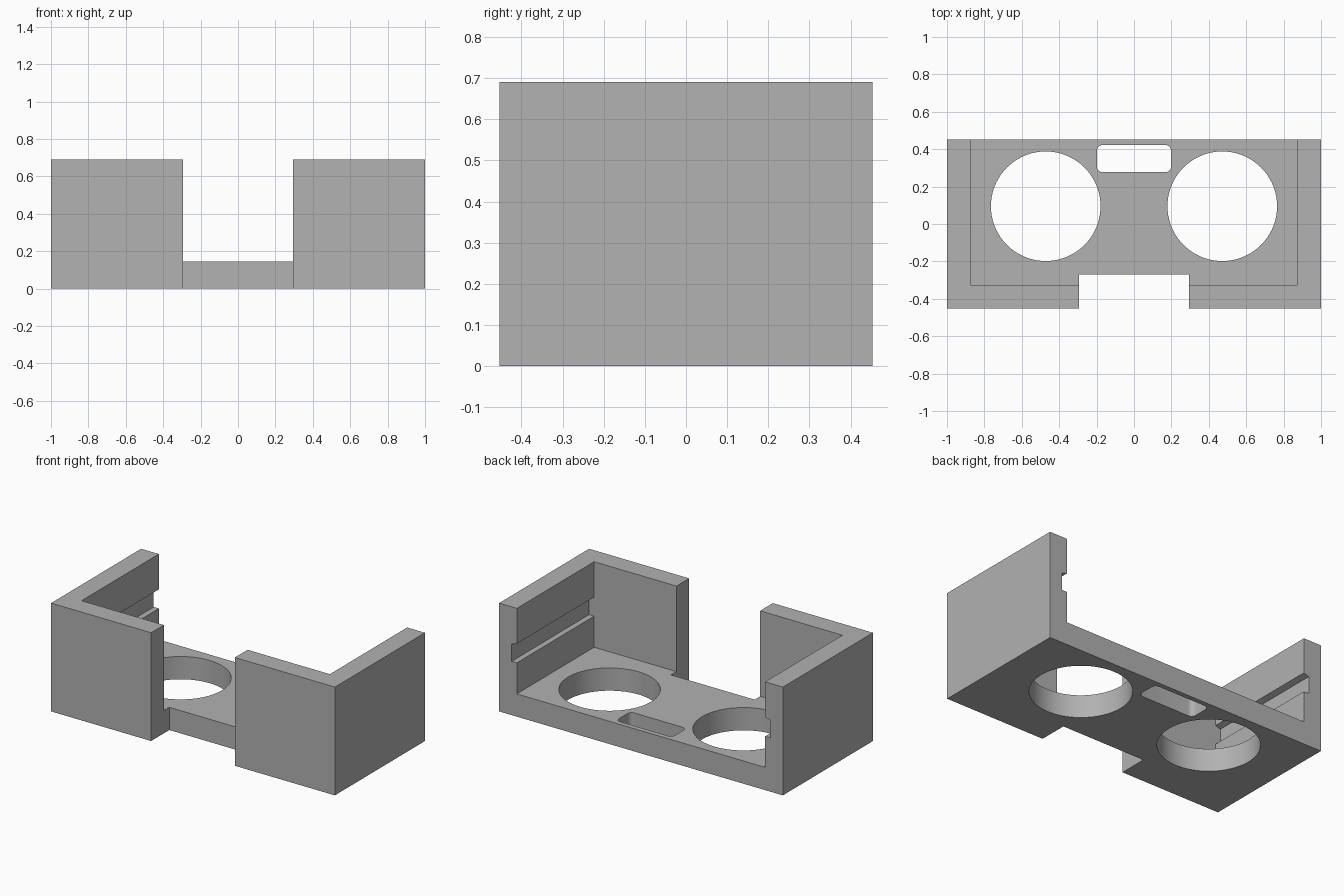
import bpy, bmesh, math
from mathutils import Vector

if "Cube" in bpy.data.objects:
    bpy.data.objects.remove(bpy.data.objects["Cube"], do_unlink=True)

HALF_X, HALF_Y, HEIGHT = 1.0, 0.453, 0.69
FLOOR, INNER_X, INNER_FRONT = 0.145, 0.875, -0.325
GAP_X, GAP_BACK = 0.295, -0.27
GROOVE_X = INNER_X + 0.036

grey = bpy.data.materials.new("grey plastic")
grey.use_nodes = True
grey.diffuse_color = (0.445, 0.445, 0.445, 1)
grey.node_tree.nodes["Principled BSDF"].inputs["Base Color"].default_value = grey.diffuse_color


def prism(name, outline, place, start, end):
    """Extrude a closed 2D outline; place(a, b, depth) gives the 3D point."""
    bm = bmesh.new()
    base = bm.faces.new([bm.verts.new(place(a, b, start)) for a, b in outline])
    top = bmesh.ops.extrude_face_region(bm, geom=[base])["geom"]
    verts = [v for v in top if isinstance(v, bmesh.types.BMVert)]
    shift = Vector(place(0, 0, end)) - Vector(place(0, 0, start))
    bmesh.ops.translate(bm, verts=verts, vec=shift)
    bmesh.ops.recalc_face_normals(bm, faces=bm.faces)
    mesh = bpy.data.meshes.new(name)
    bm.to_mesh(mesh)
    bm.free()
    mesh.materials.append(grey)
    obj = bpy.data.objects.new(name, mesh)
    bpy.context.collection.objects.link(obj)
    return obj


def mirrored(half):
    return half + [(-a, b) for a, b in reversed(half)]


def arc(cx, cy, radius, first, last, steps):
    angles = [math.radians(first + (last - first) * i / steps) for i in range(steps + 1)]
    return [(cx + radius * math.cos(t), cy + radius * math.sin(t)) for t in angles]


def upright(a, b, depth):
    return (a, b, depth)


def lengthwise(a, b, depth):
    return (a, depth, b)


# Solid block with the front gap in its footprint
footprint = mirrored([(GAP_X, GAP_BACK), (GAP_X, -HALF_Y), (HALF_X, -HALF_Y), (HALF_X, HALF_Y)])
body = prism("holder_body", footprint, upright, 0, HEIGHT)

# Open cavity, with a slide groove in each side wall
cavity = mirrored([(INNER_X, FLOOR), (INNER_X, 0.343), (GROOVE_X, 0.343),
                   (GROOVE_X, 0.453), (INNER_X, 0.465), (INNER_X, 1)])
cutters = [prism("cavity_cutter", cavity, lengthwise, INNER_FRONT, 1)]

# Two round holes through the floor
for side in (-1, 1):
    circle = arc(side * 0.472, 0.095, 0.293, 0, 360, 72)[:-1]
    cutters.append(prism("round_hole_cutter", circle, upright, -0.1, 0.3))

# Rounded slot between the holes
right_half = arc(0.168, 0.307, 0.03, -90, 0, 6) + arc(0.168, 0.392, 0.03, 0, 90, 6)
cutters.append(prism("slot_cutter", mirrored(right_half), upright, -0.1, 0.3))

# Cut everything, then discard the cutters
bpy.context.view_layer.objects.active = body
for cutter in cutters:
    cutter.hide_render = True
    cut = body.modifiers.new("cut", "BOOLEAN")
    cut.operation, cut.solver, cut.object = "DIFFERENCE", "EXACT", cutter
    bpy.ops.object.modifier_apply(modifier=cut.name)
for cutter in cutters:
    bpy.data.objects.remove(cutter, do_unlink=True)

# Smooth hole walls, sharp box edges
bpy.ops.object.select_all(action="DESELECT")
body.select_set(True)
bpy.ops.object.shade_smooth_by_angle(angle=math.radians(30))
